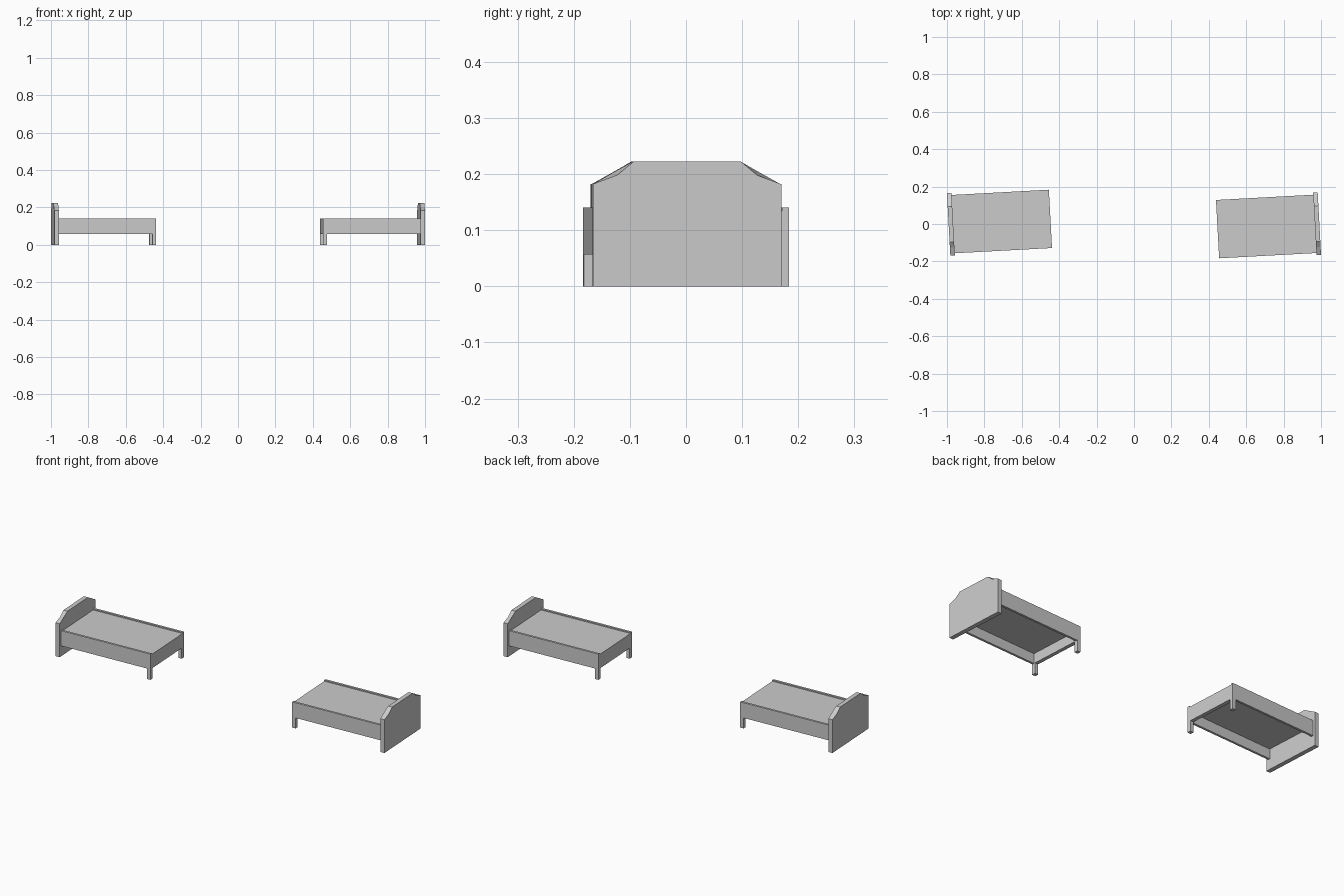
import bpy, bmesh, math
from mathutils import Matrix, Vector

cube = bpy.data.objects.get("Cube")
if cube:
    bpy.data.objects.remove(cube)

grey = bpy.data.materials.new("plain_grey")
grey.use_nodes = True
COLOUR = (0.6, 0.6, 0.6, 1)
grey.diffuse_color = COLOUR
grey.node_tree.nodes["Principled BSDF"].inputs["Base Color"].default_value = COLOUR

LENGTH, HALF = 0.545, 0.156          # bed length and half width
BOARD, HEAD_HALF = 0.024, 0.168      # board thickness, headboard half width
LOW, TOP = 0.057, 0.14               # frame bottom and top
RAIL = 0.012


def finish(bm, name, place):
    bmesh.ops.recalc_face_normals(bm, faces=bm.faces)
    mesh = bpy.data.meshes.new(name)
    bm.to_mesh(mesh)
    bm.free()
    mesh.materials.append(grey)
    obj = bpy.data.objects.new(name, mesh)
    obj.matrix_world = place
    bpy.context.collection.objects.link(obj)


def box(name, place, x, y, z):
    bm = bmesh.new()
    bmesh.ops.create_cube(bm, size=1)
    for v in bm.verts:
        v.co = Vector([a + (b - a) * (c + 0.5) for (a, b), c in zip((x, y, z), v.co)])
    finish(bm, name, place)


def headboard(name, place):
    # Outer outline dips at the shoulders, inner outline runs straight
    bm = bmesh.new()
    rings = []
    for x, dip in ((0, 0.198), (BOARD, 0.206)):
        half = [(HEAD_HALF, 0), (HEAD_HALF, 0.182), (0.125, dip), (0.096, 0.222)]
        outline = half + [(-y, z) for y, z in reversed(half)]
        rings.append([bm.verts.new((x, y, z)) for y, z in outline])
    for ring in rings:
        bm.faces.new(ring)
    outer, inner = rings
    for i in range(len(outer)):
        j = (i + 1) % len(outer)
        bm.faces.new((outer[i], outer[j], inner[j], inner[i]))
    finish(bm, name, place)


# Two beds, each the other turned half way round
for side, turn in (("right", 0), ("left", math.pi)):
    place = (Matrix.Rotation(turn, 4, "Z") @ Matrix.Translation((-0.991, -0.002, 0))
             @ Matrix.Rotation(math.radians(3.1), 4, "Z"))
    headboard(side + "_headboard", place)
    box(side + "_footboard", place, (LENGTH - 0.02, LENGTH),
        (RAIL - HALF, HALF - RAIL), (LOW, TOP - 0.006))
    box(side + "_mattress_base", place, (BOARD, LENGTH - 0.02),
        (RAIL - HALF, HALF - RAIL), (TOP - 0.03, TOP - 0.006))
    for label, s in (("front", -1), ("back", 1)):
        box(f"{side}_{label}_rail", place, (BOARD, LENGTH),
            sorted((s * HALF, s * (HALF - RAIL))), (LOW, TOP))
        box(f"{side}_{label}_leg", place, (LENGTH - 0.02, LENGTH),
            sorted((s * HALF, s * (HALF - 0.02))), (0, LOW))
